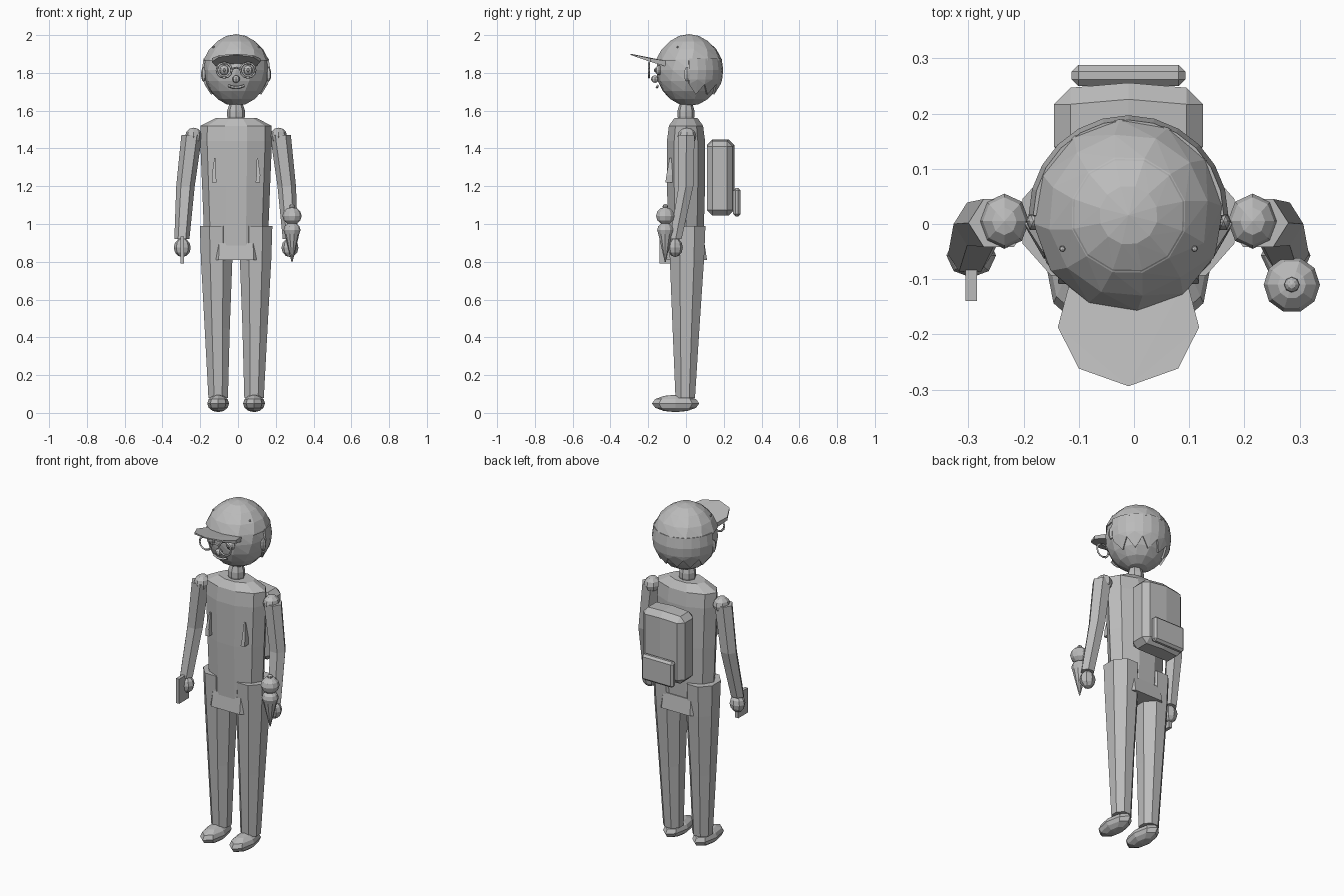
import bpy, bmesh, math
from mathutils import Vector, Matrix

cube = bpy.data.objects.get("Cube")
if cube:
    bpy.data.objects.remove(cube)

grey = bpy.data.materials.new("plain grey")
grey.use_nodes = True
grey.diffuse_color = (0.5, 0.5, 0.5, 1)
grey.node_tree.nodes["Principled BSDF"].inputs["Base Color"].default_value = (0.5, 0.5, 0.5, 1)

CX = -0.01          # body centre line
HEAD = Vector((CX, 0.016, 1.815))


def finish(name, bm):
    bmesh.ops.recalc_face_normals(bm, faces=bm.faces)
    mesh = bpy.data.meshes.new(name)
    bm.to_mesh(mesh)
    bm.free()
    mesh.materials.append(grey)
    ob = bpy.data.objects.new(name, mesh)
    bpy.context.collection.objects.link(ob)
    return ob


def ball(name, loc, size, segs=8, rings=6, floor=None, twist=0.0):
    """Faceted ellipsoid, optionally cut off below a height."""
    bm = bmesh.new()
    bmesh.ops.create_uvsphere(bm, u_segments=segs, v_segments=rings, radius=1)
    for v in bm.verts:
        v.co = Matrix.Rotation(math.pi / 2 + twist * v.co.z, 3, 'Z') @ v.co
        v.co = Vector(loc) + Vector([a * b for a, b in zip(v.co, size)])
    bmesh.ops.triangulate(bm, faces=bm.faces, quad_method='FIXED')
    if floor is not None:
        cut = bmesh.ops.bisect_plane(bm, geom=bm.verts[:] + bm.edges[:] + bm.faces[:],
                                     plane_co=(0, 0, floor), plane_no=(0, 0, 1), clear_inner=True)
        rim = [e for e in cut["geom_cut"] if isinstance(e, bmesh.types.BMEdge)]
        bmesh.ops.contextual_create(bm, geom=rim)
    return finish(name, bm)


def loft(name, sections, sides=8, turn=0.0):
    """Closed tube through horizontal rings given as (x, y, z, rx, ry)."""
    bm = bmesh.new()
    rings = []
    for x, y, z, rx, ry in sections:
        angles = [turn + math.tau * i / sides for i in range(sides)]
        rings.append([bm.verts.new((x + rx * math.cos(a), y + ry * math.sin(a), z)) for a in angles])
    for low, high in zip(rings, rings[1:]):
        for i in range(sides):
            j = (i + 1) % sides
            bm.faces.new((low[i], low[j], high[j], high[i]))
    bm.faces.new(rings[0])
    bm.faces.new(rings[-1])
    return finish(name, bm)


def box(name, low, high, bevel=0.0):
    bm = bmesh.new()
    bmesh.ops.create_cube(bm, size=1)
    low, high = Vector(low), Vector(high)
    for v in bm.verts:
        v.co = (low + high) / 2 + Vector([a * b for a, b in zip(v.co, high - low)])
    if bevel:
        bmesh.ops.bevel(bm, geom=bm.edges[:], offset=bevel, segments=1, affect='EDGES')
    return finish(name, bm)


def wire(name, points, radius, closed=False):
    """Thin square-section wire through points."""
    curve = bpy.data.curves.new(name, 'CURVE')
    curve.dimensions = '3D'
    curve.bevel_depth = radius
    curve.bevel_resolution = 0
    spline = curve.splines.new('POLY')
    spline.points.add(len(points) - 1)
    for p, co in zip(spline.points, points):
        p.co = (*co, 1)
    spline.use_cyclic_u = closed
    curve.use_fill_caps = True
    curve.materials.append(grey)
    ob = bpy.data.objects.new(name, curve)
    bpy.context.collection.objects.link(ob)


# Head, cap and neck
ball("head", HEAD, (0.172, 0.174, 0.19), 12, 10, twist=0.3)
ball("cap", HEAD, (0.18, 0.183, 0.185), 12, 10, floor=1.865, twist=0.3)
ball("cap_button", (CX, 0.016, 1.996), (0.018, 0.018, 0.006), 6, 4)
loft("neck", [(CX, 0, 1.53, 0.035, 0.035), (CX, 0, 1.57, 0.047, 0.045),
              (CX, 0, 1.6, 0.047, 0.045), (CX, 0, 1.65, 0.03, 0.03)])

# Cap brim: fan-shaped slab, rising and thinning toward the front
bm = bmesh.new()
outline = [(-0.105, -0.1), (-0.128, -0.187), (-0.09, -0.262), (0, -0.294)]
outline += [(-x, y) for x, y in reversed(outline[:-1])]
top, bottom = [], []
for x, y in outline:
    z = 1.85 - 0.25 * (y + 0.1) - 0.25 * x * x
    thick = 0.03 + 0.125 * (y + 0.1)
    top.append(bm.verts.new((CX + x, y, z + thick / 2)))
    bottom.append(bm.verts.new((CX + x, y, z - thick / 2)))
bm.faces.new(top)
bm.faces.new(bottom)
for i in range(len(top)):
    j = (i + 1) % len(top)
    bm.faces.new((top[i], top[j], bottom[j], bottom[i]))
bmesh.ops.triangulate(bm, faces=bm.faces)
finish("cap_brim", bm)

# Hair: shell round the back of the head with a jagged lower edge
bm = bmesh.new()
rows = []
steps = 12
for i in range(steps + 1):
    a = math.pi * i / steps
    column = []
    for z in (1.875, 1.815, 1.765, 1.685 if i % 2 else 1.74):
        r = 0.181 * math.sqrt(max(0, 1 - ((z - HEAD.z) / 0.2) ** 2))
        column.append(bm.verts.new((CX + r * math.cos(a), HEAD.y + r * math.sin(a), z)))
    rows.append(column)
for a, b in zip(rows, rows[1:]):
    for k in range(3):
        bm.faces.new((a[k], b[k], b[k + 1], a[k + 1]))
bmesh.ops.triangulate(bm, faces=bm.faces)
hair = finish("hair", bm)
solid = hair.modifiers.new("thickness", 'SOLIDIFY')
solid.thickness = 0.012

# Face
ball("nose", (CX, -0.165, 1.767), (0.02, 0.02, 0.02), 8, 6)
wire("mouth", [(CX + x, -0.146 - 0.008 * math.cos(x * 30), 1.723 + 5 * x * x)
               for x in (-0.042, -0.02, 0, 0.02, 0.042)], 0.007)
wire("glasses_bridge", [(CX - 0.026, -0.196, 1.82), (CX, -0.196, 1.828), (CX + 0.026, -0.196, 1.82)], 0.005)
for side, s in (("left", 1), ("right", -1)):
    ex = CX + s * 0.063
    ball(side + "_eye", (ex, -0.142, 1.814), (0.026, 0.022, 0.026), 8, 6)
    ball(side + "_pupil", (ex, -0.163, 1.814), (0.01, 0.008, 0.01), 6, 4)
    ring = [math.tau * k / 12 for k in range(12)]
    wire(side + "_lens_rim", [(ex + 0.039 * math.cos(a), -0.196, 1.814 + 0.039 * math.sin(a)) for a in ring],
         0.006, closed=True)
    ball(side + "_ear", (CX + s * 0.172, 0.005, 1.792), (0.014, 0.018, 0.038), 6, 6)
    ball(side + "_cap_vent", (CX + s * 0.12, -0.045, 1.937), (0.006, 0.006, 0.006), 6, 4)

# Torso and shirt hem
loft("torso", [(CX, 0, 0.87, 0.165, 0.096), (CX, 0, 1.0, 0.172, 0.1), (CX, 0, 1.2, 0.18, 0.106),
               (CX, 0, 1.44, 0.19, 0.106), (CX, 0, 1.52, 0.188, 0.095), (CX, 0, 1.56, 0.11, 0.065)], 10)
loft("shirt_hem", [(CX, 0.004, 0.81, 0.185, 0.124), (CX, 0.004, 0.9, 0.18, 0.108)], 6)

# Limbs, mirrored
for side, s in (("left", 1), ("right", -1)):
    loft(side + "_leg", [(CX + s * 0.095, -0.004, 0.08, 0.056, 0.056),
                         (CX + s * 0.1, 0, 0.45, 0.072, 0.077),
                         (CX + s * 0.103, 0.005, 0.81, 0.09, 0.098),
                         (CX + s * 0.105, 0.005, 0.99, 0.094, 0.106)], 8, math.pi / 8)
    ball(side + "_shoe", (CX + s * 0.095, -0.055, 0.05), (0.058, 0.125, 0.046), 8, 6)
    ball(side + "_shoulder", (CX + s * 0.225, 0.005, 1.465), (0.045, 0.05, 0.045), 8, 6)
    loft(side + "_arm", [(CX + s * 0.287, -0.055, 0.92, 0.04, 0.036),
                         (CX + s * 0.268, 0, 1.2, 0.049, 0.045),
                         (CX + s * 0.235, 0.002, 1.47, 0.055, 0.05)], 6)
    ball(side + "_hand", (CX + s * 0.285, -0.057, 0.875), (0.045, 0.04, 0.05), 8, 6)
    loft(side + "_strap_end", [(CX + s * 0.115, -0.085, 1.22, 0.017, 0.034),
                               (CX + s * 0.118, -0.085, 1.26, 0.014, 0.026),
                               (CX + s * 0.112, -0.08, 1.35, 0.005, 0.01)], 4, math.pi / 4)

# Backpack: rounded slab with a bowed back, plus pocket
pack = box("backpack", (CX - 0.135, 0.11, 1.045), (CX + 0.135, 0.247, 1.44), 0.03)
bm = bmesh.new()
bm.from_mesh(pack.data)
bmesh.ops.bisect_plane(bm, geom=bm.verts[:] + bm.edges[:] + bm.faces[:],
                       plane_co=(CX, 0, 0), plane_no=(1, 0, 0))
for v in bm.verts:
    if abs(v.co.x - CX) < 0.001:
        v.co.y += 0.009 if v.co.y > 0.2 else 0
        v.co.z += 0.008 if v.co.z > 1.3 else 0
bm.to_mesh(pack.data)
bm.free()
box("backpack_pocket", (CX - 0.103, 0.25, 1.04), (CX + 0.103, 0.288, 1.19), 0.012)

# Phone in the right hand
box("phone", (-0.305, -0.14, 0.79), (-0.285, -0.05, 0.935))

# Ice cream in the left hand
IX, IY = 0.286, -0.11
loft("ice_cream_cone", [(IX, IY, 0.8, 0.003, 0.003), (IX, IY, 0.97, 0.044, 0.044)], 10)
ball("lower_scoop", (IX, IY, 0.968), (0.045, 0.045, 0.04), 10, 6)
ball("upper_scoop", (IX, IY, 1.043), (0.051, 0.051, 0.047), 10, 6)
ball("cherry", (IX, IY, 1.093), (0.014, 0.014, 0.014), 8, 6)
